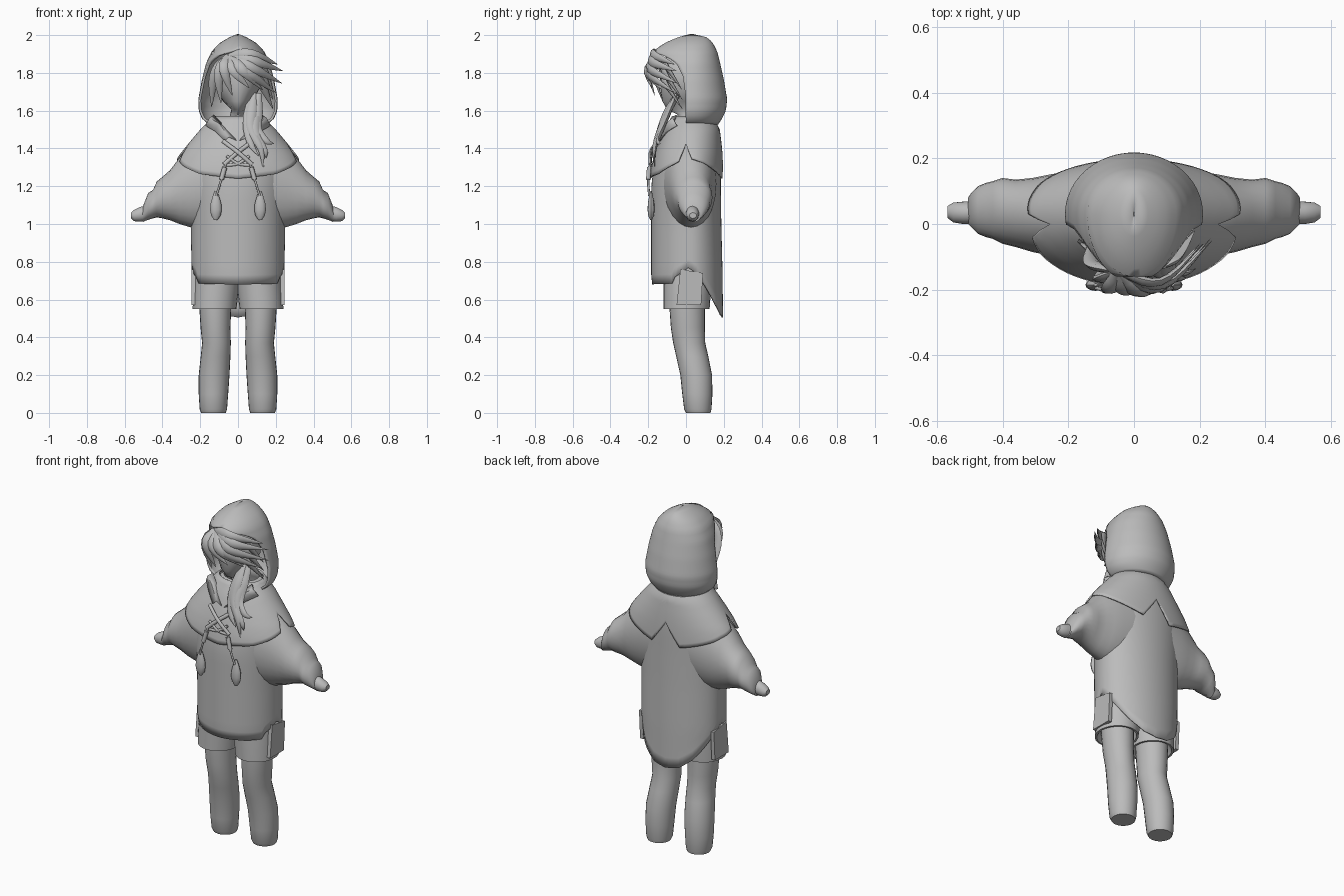
import bpy, bmesh, math
from mathutils import Vector

cloth = bpy.data.materials.new("plain_grey")
cloth.diffuse_color = (0.5, 0.5, 0.5, 1)
CY = 0.03  # depth of the body axis


def lerp(table, t):
    """Interpolate rows of (key, values...) at key t."""
    if t <= table[0][0]:
        return table[0][1:]
    for a, b in zip(table, table[1:]):
        if t <= b[0]:
            f = (t - a[0]) / (b[0] - a[0])
            return [p + (q - p) * f for p, q in zip(a[1:], b[1:])]
    return table[-1][1:]


def skin(name, rows, closed=True, caps=False, thick=0, angle=40):
    """Surface through rows of points, smooth with sharp edges kept."""
    bm = bmesh.new()
    vs = [[bm.verts.new(p) for p in r] for r in rows]
    n = len(rows[0])
    for a, b in zip(vs, vs[1:]):
        for i in range(n if closed else n - 1):
            j = (i + 1) % n
            bm.faces.new((a[i], a[j], b[j], b[i]))
    if caps:
        bm.faces.new(vs[0])
        bm.faces.new(vs[-1])
    bmesh.ops.remove_doubles(bm, verts=bm.verts, dist=1e-5)
    bmesh.ops.recalc_face_normals(bm, faces=bm.faces)
    me = bpy.data.meshes.new(name)
    bm.to_mesh(me)
    bm.free()
    me.shade_smooth()
    me.set_sharp_from_angle(angle=math.radians(angle))
    me.materials.append(cloth)
    ob = bpy.data.objects.new(name, me)
    bpy.context.collection.objects.link(ob)
    if thick:
        m = ob.modifiers.new("thickness", "SOLIDIFY")
        m.thickness, m.offset = thick, 0
    return ob


def oval(a, z, rx, yf, yb, cx=0, c=CY):
    """Point at angle a (0 = front) of an oval with its own front and back depth."""
    co = math.cos(a)
    return (cx + rx * math.sin(a), c - co * ((c - yf) if co > 0 else (yb - c)), z)


def garment(name, table, hem, top, n=72, steps=14, thick=0.008):
    """Garment hanging from height top to a hem height that depends on angle."""
    rows = []
    for k in range(steps + 1):
        row = []
        for i in range(n):
            a = 2 * math.pi * i / n
            d = math.degrees(a)
            z0 = lerp(hem, min(d, 360 - d))[0]
            z = z0 + (top - z0) * k / steps
            row.append(oval(a, z, *lerp(table, z)))
        rows.append(row)
    return skin(name, rows, thick=thick)


def strand(name, pts, w, flat=0.45, taper=True, sides=8, steps=5):
    """Tapered flattened tube along a smooth path."""
    P = [Vector(p) for p in pts]
    P = [2 * P[0] - P[1]] + P + [2 * P[-1] - P[-2]]
    path = []
    for a, b, c, d in zip(P, P[1:], P[2:], P[3:]):
        for k in range(steps):
            t = k / steps
            path.append(0.5 * (2 * b + (c - a) * t + (2 * a - 5 * b + 4 * c - d) * t * t
                               + (3 * b - a - 3 * c + d) * t ** 3))
    path.append(P[-2])
    rows = []
    for i, p in enumerate(path):
        t = (path[min(i + 1, len(path) - 1)] - path[max(i - 1, 0)]).normalized()
        s = t.cross(Vector((0.1, -1, 0.15))).normalized()
        o = s.cross(t)
        f = i / (len(path) - 1)
        r = w * (min(1, 0.45 + 2 * f) * (1 - f ** 2.2) + 0.03) if taper else w
        rows.append([p + s * r * math.cos(u) + o * r * flat * math.sin(u)
                     for u in (2 * math.pi * j / sides for j in range(sides))])
    return skin(name, rows, caps=True, angle=60)


# Jacket body: level front hem, side notch, long rounded tail
body = [(0.50, 0.235, -0.17, 0.192), (0.68, 0.236, -0.175, 0.19), (0.72, 0.242, -0.18, 0.19),
        (1.0, 0.245, -0.18, 0.183), (1.2, 0.255, -0.18, 0.18), (1.32, 0.26, -0.165, 0.18),
        (1.42, 0.225, -0.135, 0.175), (1.5, 0.165, -0.1, 0.165), (1.57, 0.10, -0.05, 0.13)]
hem = [(0, 0.68), (60, 0.685), (65, 0.72), (75, 0.74), (85, 0.768), (100, 0.735), (120, 0.655),
       (140, 0.575), (160, 0.52), (180, 0.505)]
garment("jacket_body", body, hem, 1.57, steps=18)

# Shoulder cape: split at both sides and at the back
cape = [(1.22, 0.36, -0.192, 0.195), (1.30, 0.345, -0.18, 0.193), (1.36, 0.31, -0.165, 0.19),
        (1.42, 0.262, -0.145, 0.185), (1.50, 0.195, -0.112, 0.175), (1.57, 0.125, -0.07, 0.14)]
cape_hem = [(0, 1.24), (35, 1.265), (70, 1.33), (80, 1.425), (90, 1.345), (115, 1.32),
            (165, 1.24), (180, 1.37)]
garment("shoulder_cape", cape, cape_hem, 1.57)

# Sleeves and hands: slices (x, top, bottom, front, back)
sleeve = [(0.12, 1.48, 0.98, -0.13, 0.165), (0.20, 1.44, 0.97, -0.115, 0.16),
          (0.26, 1.395, 0.985, -0.095, 0.15), (0.31, 1.35, 1.0, -0.085, 0.14),
          (0.36, 1.285, 1.02, -0.07, 0.135), (0.40, 1.25, 1.03, -0.06, 0.14),
          (0.43, 1.225, 1.035, -0.045, 0.13), (0.45, 1.18, 1.03, -0.04, 0.125),
          (0.475, 1.165, 1.022, -0.03, 0.115), (0.495, 1.115, 1.015, -0.01, 0.095),
          (0.505, 1.09, 1.01, 0.0, 0.08)]
hand = [(0.48, 1.10, 1.02, 0.0, 0.07), (0.52, 1.09, 1.012, 0.0, 0.068),
        (0.55, 1.075, 1.015, 0.005, 0.065), (0.567, 1.06, 1.03, 0.018, 0.055)]
for side, s in (("left", 1), ("right", -1)):
    for name, tab in (("sleeve", sleeve), ("hand", hand)):
        rows = [[(s * x, (f + b) / 2 + (b - f) / 2 * math.cos(u), (t + o) / 2 + (t - o) / 2 * math.sin(u))
                 for u in (2 * math.pi * k / 24 for k in range(24))] for x, t, o, f, b in tab]
        skin(side + "_" + name, rows, caps=True)

    # Legs and shorts: rings (z, inner x, outer x, front, back)
    leg = [(0.0, 0.065, 0.195, 0.0, 0.13), (0.02, 0.058, 0.203, -0.01, 0.135),
           (0.10, 0.052, 0.208, -0.02, 0.14), (0.20, 0.045, 0.208, -0.03, 0.138),
           (0.30, 0.04, 0.197, -0.052, 0.118), (0.37, 0.038, 0.19, -0.068, 0.102),
           (0.45, 0.04, 0.198, -0.08, 0.1), (0.56, 0.036, 0.205, -0.088, 0.1), (0.7, 0.03, 0.21, -0.09, 0.1)]
    shorts = [(0.60, 0.03, 0.2, -0.08, 0.1), (0.55, 0.02, 0.228, -0.11, 0.115),
              (0.55, 0.008, 0.24, -0.12, 0.125), (0.62, 0.0, 0.238, -0.12, 0.13),
              (0.70, -0.01, 0.232, -0.12, 0.135), (0.80, -0.02, 0.22, -0.12, 0.135)]
    for name, tab in (("leg", leg), ("shorts", shorts)):
        rows = [[oval(2 * math.pi * k / 24, z, (o - i) / 2, f, b, s * (i + o) / 2, (f + b) / 2)
                 for k in range(24)] for z, i, o, f, b in tab]
        skin(side + "_" + name, rows, caps=True, angle=50)

    # Pocket flap on the outside of the shorts
    skin(side + "_pocket", [[(s * (0.225 + d), y, z) for y, z in
         ((-0.05, 0.57), (0.08, 0.57), (0.09, 0.74), (-0.03, 0.76))] for d in (0, 0.022)], caps=True)

    # Upright collar flap
    skin(side + "_collar", [[(s * 0.17, -0.05, 1.52), (s * 0.12, -0.10, 1.49), (s * 0.07, -0.135, 1.44)],
                            [(s * 0.15, -0.07, 1.56), (s * 0.10, -0.10, 1.53), (s * 0.05, -0.13, 1.46)],
                            [(s * 0.13, -0.05, 1.575), (s * 0.07, -0.085, 1.51), (s * 0.01, -0.14, 1.44)]],
         closed=False, thick=0.01)

    # Crossed lace, hanging cord, toggle and teardrop weight
    strand(side + "_lace", [(s * -0.08, -0.155, 1.44), (0, -0.185 - s * 0.004, 1.38),
                            (s * 0.075, -0.19, 1.315)], 0.011, 0.7, False)
    strand(side + "_lower_lace", [(s * -0.07, -0.185, 1.31), (0, -0.19, 1.32),
                                  (s * 0.06, -0.185, 1.36)], 0.008, 0.7, False)
    strand(side + "_cord", [(s * 0.065, -0.19, 1.32), (s * 0.09, -0.2, 1.23),
                            (s * 0.115, -0.195, 1.15)], 0.006, 1, False)
    strand(side + "_toggle", [(s * 0.07, -0.195, 1.30), (s * 0.088, -0.2, 1.235)], 0.013, 0.9, False)
    drop = [(1.175, 0.006), (1.15, 0.016), (1.11, 0.028), (1.075, 0.031), (1.045, 0.025), (1.02, 0.008)]
    skin(side + "_weight", [[(s * 0.117 + r * math.cos(u), -0.185 + 0.6 * r * math.sin(u), z)
         for u in (2 * math.pi * k / 12 for k in range(12))] for z, r in drop], caps=True)

# Hood: rows (z, half width, front, back), cut away where the face opening is
hood = [(1.53, 0.15, -0.10, 0.165), (1.56, 0.185, -0.13, 0.185), (1.60, 0.202, -0.15, 0.205),
        (1.66, 0.204, -0.16, 0.212), (1.76, 0.186, -0.165, 0.195), (1.85, 0.163, -0.17, 0.175),
        (1.91, 0.135, -0.172, 0.16), (1.95, 0.098, -0.115, 0.14), (1.98, 0.05, -0.05, 0.115),
        (1.995, 0.015, 0.0, 0.075), (2.0, 0.001, 0.025, 0.035)]
rim = [(1.53, 0.0), (1.68, -0.002), (1.78, -0.015), (1.85, -0.05), (1.88, -0.095), (1.905, -0.145), (1.92, -0.3)]
rows = []
for z in [1.53 + 0.47 * k / 30 for k in range(31)]:
    rx, yf, yb = lerp(hood, z)
    edge = lerp(rim, z)[0]
    start = math.acos(max(-1, min(1, (CY - edge) / (CY - yf))))
    rows.append([oval(start + (2 * math.pi - 2 * start) * k / 40, z, rx, yf, yb) for k in range(41)])
skin("hood", rows, closed=False, thick=0.012, angle=55)

# Head and neck inside the hood
face = [(1.45, 0.05, -0.06, 0.06), (1.58, 0.042, -0.045, 0.06), (1.605, 0.035, -0.10, 0.06),
        (1.65, 0.08, -0.125, 0.08), (1.72, 0.115, -0.135, 0.11), (1.80, 0.125, -0.14, 0.12),
        (1.86, 0.105, -0.13, 0.11), (1.90, 0.06, -0.09, 0.08)]
skin("head", [[oval(2 * math.pi * k / 24, z, rx, f, b) for k in range(24)] for z, rx, f, b in face], caps=True, angle=60)

# Fringe swept to one side and short locks on the other
root = (-0.05, -0.145, 1.89)
for i, (mid, tip) in enumerate([
        ((0.08, -0.175, 1.895), (0.21, -0.06, 1.845)), ((0.09, -0.185, 1.86), (0.238, -0.05, 1.81)),
        ((0.08, -0.195, 1.825), (0.232, -0.045, 1.745)), ((0.06, -0.20, 1.80), (0.20, -0.06, 1.695)),
        ((0.03, -0.21, 1.81), (0.13, -0.13, 1.71)), ((-0.02, -0.205, 1.81), (0.06, -0.18, 1.72)),
        ((-0.07, -0.20, 1.81), (-0.03, -0.165, 1.68)), ((-0.10, -0.165, 1.79), (-0.09, -0.12, 1.64)),
        ((-0.125, -0.12, 1.78), (-0.14, -0.06, 1.62))]):
    strand(f"fringe_lock_{i + 1}", [root, mid, tip], 0.034)
for i, z in enumerate((1.83, 1.78, 1.73)):
    strand(f"side_lock_{i + 1}", [(0.09, -0.13, z + 0.05), (0.13, -0.10, z), (0.185, -0.02, z - 0.12)], 0.028)

# Long tail of hair falling over the cape
for i, path in enumerate([
        [(0.09, -0.05, 1.69), (0.075, -0.10, 1.60), (0.07, -0.14, 1.50), (0.12, -0.17, 1.40), (0.135, -0.165, 1.29)],
        [(0.11, -0.05, 1.69), (0.10, -0.09, 1.60), (0.10, -0.13, 1.50), (0.15, -0.15, 1.44), (0.19, -0.135, 1.425)],
        [(0.10, -0.04, 1.68), (0.09, -0.10, 1.58), (0.09, -0.145, 1.48), (0.14, -0.165, 1.39), (0.15, -0.16, 1.35)],
        [(0.07, -0.06, 1.67), (0.06, -0.10, 1.58), (0.055, -0.135, 1.50), (0.07, -0.165, 1.42), (0.11, -0.175, 1.36)]]):
    strand(f"long_lock_{i + 1}", path, 0.034, 0.5)
